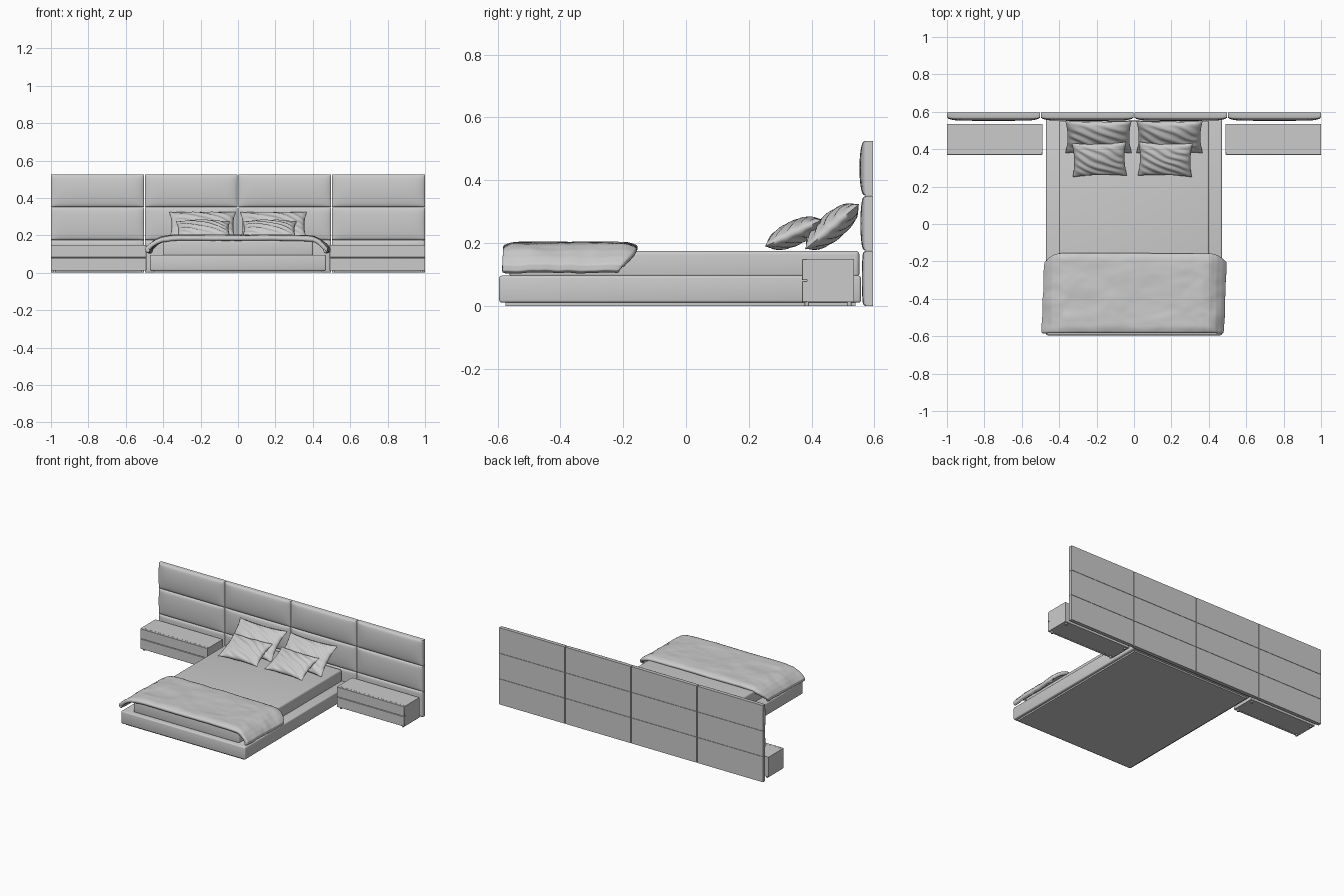
import bpy, bmesh, math
from mathutils import Vector, noise

if "Cube" in bpy.data.objects:
    bpy.data.objects.remove(bpy.data.objects["Cube"])


def finish(name, bm, angle=40):
    bmesh.ops.recalc_face_normals(bm, faces=bm.faces)
    me = bpy.data.meshes.new(name)
    bm.to_mesh(me)
    bm.free()
    ob = bpy.data.objects.new(name, me)
    bpy.context.collection.objects.link(ob)
    bpy.ops.object.select_all(action='DESELECT')
    bpy.context.view_layer.objects.active = ob
    ob.select_set(True)
    bpy.ops.object.shade_smooth_by_angle(angle=math.radians(angle))
    return ob


def box(name, x, y, z, bevel=0.0, segs=3):
    bm = bmesh.new()
    bmesh.ops.create_cube(bm, size=1)
    for v in bm.verts:
        v.co = Vector([(r[0] + r[1]) / 2 + c * (r[1] - r[0]) for c, r in zip(v.co, (x, y, z))])
    if bevel:
        bmesh.ops.bevel(bm, geom=bm.edges[:], offset=bevel, segments=segs,
                        profile=0.5, affect='EDGES')
    return finish(name, bm)


def padded_panel(name, x0, x1, z0, z1, puff):
    """Upholstered panel: flat back, cushioned front."""
    bm = bmesh.new()
    bmesh.ops.create_grid(bm, x_segments=24, y_segments=16, size=1)
    for v in bm.verts:
        # crowd the rows toward the edges so the roll-off is smooth
        u, w = math.sin(v.co.x * math.pi / 2), math.sin(v.co.y * math.pi / 2)
        lip = 0.008 * (1 - u ** 16) ** 0.5 * (1 - abs(w) ** 16) ** 0.5
        bulge = puff * (1 - w * w) ** 0.8 * (1 - u ** 8)
        v.co = ((x0 + x1) / 2 + u * (x1 - x0) / 2, 0.571 - lip - bulge,
                (z0 + z1) / 2 + w * (z1 - z0) / 2)
    rim = [e for e in bm.edges if e.is_boundary]
    ext = bmesh.ops.extrude_edge_only(bm, edges=rim)['geom']
    for v in ext:
        if isinstance(v, bmesh.types.BMVert):
            v.co.y = 0.595
    bmesh.ops.holes_fill(bm, edges=[e for e in bm.edges if e.is_boundary], sides=0)
    return finish(name, bm)


def pillow(name, loc, width, length, height, tilt, turn, seed):
    """Two puffed sheets joined along a concave seam."""
    bm = bmesh.new()
    for side in (1, -1):
        sheet = bmesh.ops.create_grid(bm, x_segments=36, y_segments=28, size=1)['verts']
        for v in sheet:
            u, w = v.co.x, v.co.y
            swell = max(0, (1 - u * u) * (1 - w * w))
            fold = math.sin(9 * u + 14 * w + 3 * noise.noise(Vector((u, w, seed))))
            z = side * height * swell ** 0.5 + 0.004 * fold * min(1, swell * 3)
            v.co = (width / 2 * u * (1 - 0.07 * (1 - w * w)),
                    length / 2 * w * (1 - 0.09 * (1 - u * u)), z)
    bmesh.ops.remove_doubles(bm, verts=bm.verts, dist=0.0002)
    ob = finish(name, bm, 80)
    ob.location = loc
    ob.rotation_euler = (math.radians(tilt), 0, math.radians(turn))
    return ob


# Headboard: four columns of three padded rows
rows = [(0.0, 0.174, 0.003), (0.176, 0.349, 0.008), (0.351, 0.525, 0.011)]
for c in range(4):
    for r, (z0, z1, puff) in enumerate(rows):
        x0 = -1 + 0.5 * c
        padded_panel(f"headboard_panel_{c}_{r}", x0 + 0.002 * (c > 0),
                     x0 + 0.5 - 0.002 * (c < 3), z0, z1, puff)

# Bed base, plinth and mattress
box("plinth", (-0.45, 0.45), (-0.575, 0.54), (0.0, 0.014))
box("bed_base", (-0.47, 0.47), (-0.595, 0.557), (0.01, 0.096), 0.008)
box("mattress", (-0.402, 0.402), (-0.562, 0.552), (0.09, 0.175), 0.012, 4)

# Nightstands with two drawers and small feet
for side, s in (("left", -1), ("right", 1)):
    def span(a, b):
        return tuple(sorted((s * a, s * b)))
    box(f"nightstand_body_{side}", span(0.49, 1.0), (0.386, 0.535), (0.012, 0.149))
    for i, (z0, z1) in enumerate([(0.012, 0.079), (0.082, 0.149)]):
        box(f"drawer_front_{side}_{i}", span(0.49, 1.0), (0.37, 0.386), (z0, z1), 0.001, 1)
    for i, fx in enumerate((0.51, 0.98)):
        for j, fy in enumerate((0.385, 0.52)):
            bm = bmesh.new()
            bmesh.ops.create_cone(bm, cap_ends=True, segments=16, radius1=0.007,
                                  radius2=0.007, depth=0.014)
            bmesh.ops.translate(bm, verts=bm.verts, vec=(s * fx, fy, 0.007))
            finish(f"nightstand_foot_{side}_{i}_{j}", bm)

# Pillows: a leaning pair behind, a smaller pair in front
for side, xb, xs, t in (("left", -0.19, -0.185, 1.5), ("right", 0.19, 0.167, -1.5)):
    pillow(f"large_pillow_{side}", (xb, 0.465, 0.252), 0.355, 0.225, 0.04, 40, 0, xb * 9)
    pillow(f"small_pillow_{side}", (xs, 0.345, 0.231), 0.29, 0.2, 0.036, 25, t, xs * 7 + 3)

# Blanket draped over the foot, flaring out at both sides
half = [(0, 0.202), (0.13, 0.202), (0.26, 0.202), (0.36, 0.201), (0.405, 0.195),
        (0.44, 0.178), (0.468, 0.155), (0.488, 0.132), (0.488, 0.112), (0.474, 0.103)]
profile = [(-x, z) for x, z in half[:0:-1]] + half


def along(t):
    f = t * (len(profile) - 1)
    i = min(int(f), len(profile) - 2)
    return Vector(profile[i]).lerp(Vector(profile[i + 1]), f - i)


bm = bmesh.new()
bmesh.ops.create_grid(bm, x_segments=72, y_segments=28, size=1)
for v in bm.verts:
    u, w = v.co.x, v.co.y
    p = along((u + 1) / 2)
    hang = min(1, max(0, (abs(p.x) - 0.38) / 0.1))
    back = -0.152 - 0.06 * hang * (0.205 - p.y) / 0.1
    front = -0.586
    n = noise.noise(Vector((p.x * 9, w * 2.5, 0.7)))
    n2 = noise.noise(Vector((p.x * 22, w * 6, 4.2)))
    x = p.x * (1 + hang * (0.012 * n + 0.015 * w * (1 if u > 0 else -0.8)))
    y = front + (back - front) * (w + 1) / 2 + 0.004 * n * (w > -0.9)
    z = p.y + 0.005 * n + 0.003 * n2
    z -= 0.012 * max(0, abs(w) - 0.85) / 0.15 * (1 - hang)
    v.co = (x, y, z)
bmesh.ops.recalc_face_normals(bm, faces=bm.faces)
blanket = finish("blanket", bm, 70)
if sum(p.normal.z for p in blanket.data.polygons) < 0:
    blanket.data.flip_normals()
solid = blanket.modifiers.new("thickness", 'SOLIDIFY')
solid.thickness = 0.024
solid.offset = -1
sub = blanket.modifiers.new("soften", 'SUBSURF')
sub.levels = sub.render_levels = 1
